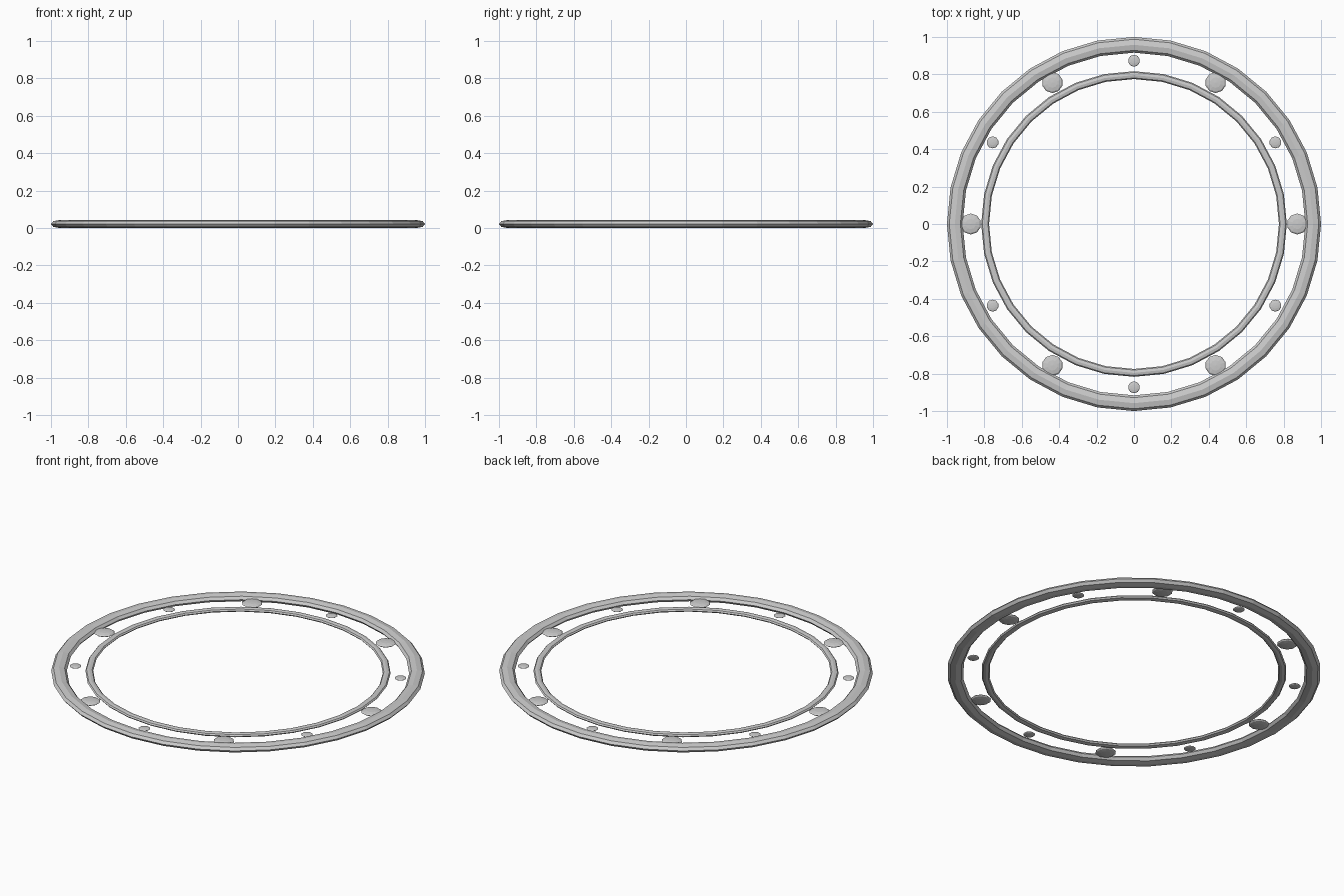
import bpy
from math import cos, sin, tau

cube = bpy.data.objects.get("Cube")
if cube:
    bpy.data.objects.remove(cube, do_unlink=True)

MID = 0.021  # height of the shared centre plane

grey = bpy.data.materials.new("light grey metal")
grey.use_nodes = True
grey.diffuse_color = (0.6, 0.6, 0.6, 1)
grey.node_tree.nodes["Principled BSDF"].inputs["Base Color"].default_value = grey.diffuse_color


def finish(name, z_scale):
    """Name, flatten and colour the newest primitive."""
    obj = bpy.context.object
    obj.name = name
    obj.scale.z = z_scale
    bpy.ops.object.transform_apply(location=False, rotation=False, scale=True)
    obj.data.materials.append(grey)


def ring(name, major, minor):
    bpy.ops.mesh.primitive_torus_add(
        major_segments=32, minor_segments=8, location=(0, 0, MID),
        major_radius=major, minor_radius=minor)
    finish(name, 0.5)


def bead(name, angle, radius):
    bpy.ops.mesh.primitive_uv_sphere_add(
        segments=10, ring_count=6, radius=radius,
        location=(0.873 * cos(angle), 0.873 * sin(angle), MID))
    finish(name, 0.2)


# Two flattened rings
ring("outer_ring", 0.958, 0.042)
ring("inner_ring", 0.796, 0.021)

# Flat beads between the rings, alternating large and small
for i in range(12):
    size, radius = (("large", 0.056), ("small", 0.032))[i % 2]
    bead(f"{size}_bead_{i // 2 + 1}", tau * i / 12, radius)
